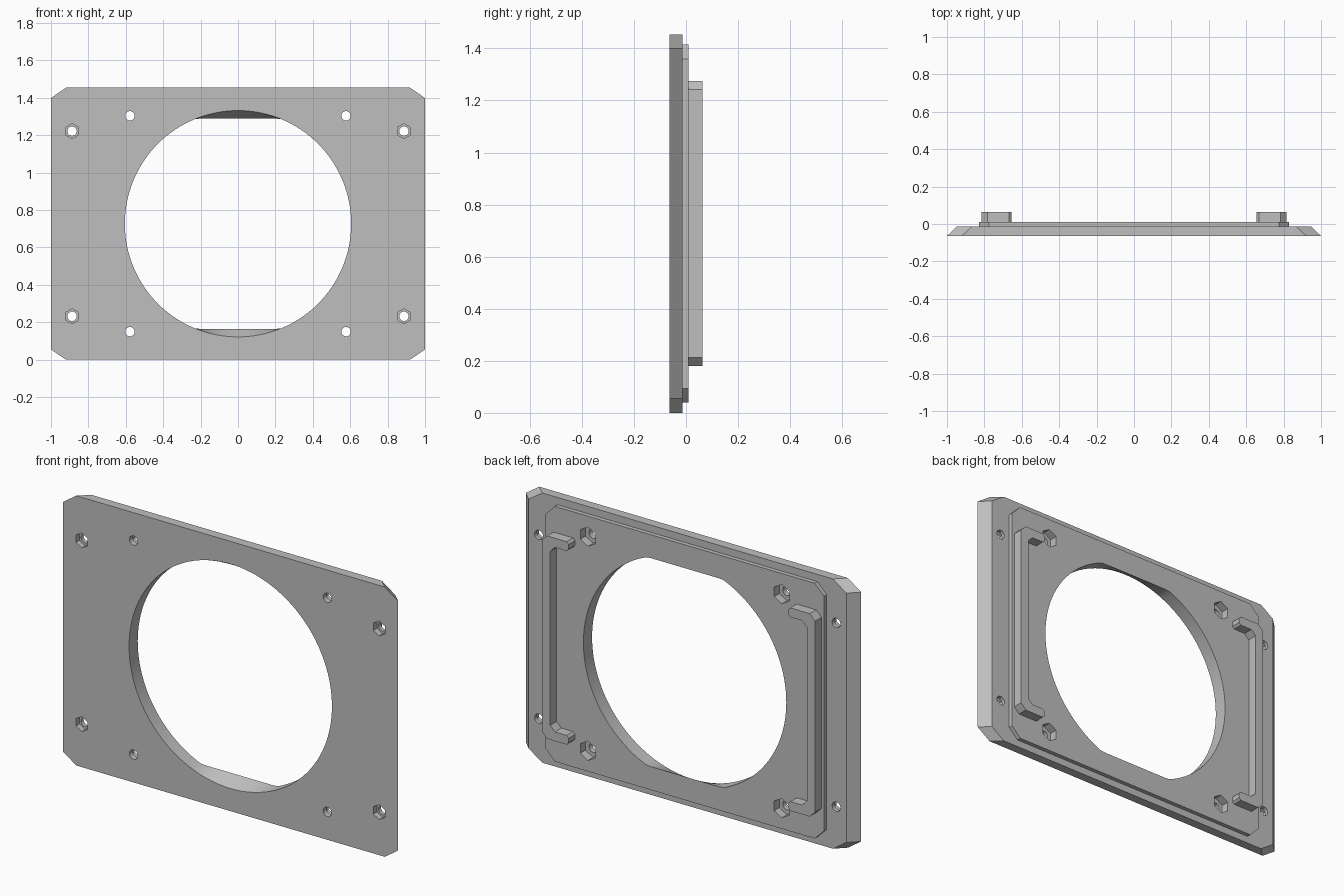
import bpy, bmesh, math

old = bpy.data.objects.get("Cube")
if old:
    bpy.data.objects.remove(old, do_unlink=True)

grey = bpy.data.materials.new("plain grey")
grey.use_nodes = True
colour = (0.52, 0.52, 0.52, 1)
grey.diffuse_color = colour
grey.node_tree.nodes["Principled BSDF"].inputs["Base Color"].default_value = colour

FRONT, SHOULDER, BACK, GRIP = -0.064, -0.013, 0.01, 0.064
MID = 0.727  # height of the centre


def loft(name, rings):
    """Solid through a list of (y, [(x, z), ...]) outlines."""
    bm = bmesh.new()
    loops = [[bm.verts.new((x, y, z)) for x, z in pts] for y, pts in rings]
    n = len(loops[0])
    for a, b in zip(loops, loops[1:]):
        for i in range(n):
            j = (i + 1) % n
            bm.faces.new((a[i], a[j], b[j], b[i]))
    bm.faces.new(loops[0])
    bm.faces.new(loops[-1])
    bmesh.ops.recalc_face_normals(bm, faces=bm.faces)
    mesh = bpy.data.meshes.new(name)
    bm.to_mesh(mesh)
    bm.free()
    mesh.materials.append(grey)
    ob = bpy.data.objects.new(name, mesh)
    bpy.context.collection.objects.link(ob)
    return ob


def ring(x, z, r, n):
    return [(x + r * math.sin(math.tau * i / n), z + r * math.cos(math.tau * i / n))
            for i in range(n)]


def octagon(w, h, cx, cz):
    """Rectangle with cut corners; w and h are half sizes."""
    quarter = [(w, h - cz), (w - cx, h)]
    pts = quarter + [(-x, z) for x, z in reversed(quarter)]
    return [(x, MID + z) for x, z in pts + [(-x, -z) for x, z in pts]]


def combine(target, tool, operation):
    mod = target.modifiers.new(operation.lower(), 'BOOLEAN')
    mod.operation, mod.solver, mod.object = operation, 'EXACT', tool
    bpy.context.view_layer.objects.active = target
    bpy.ops.object.modifier_apply(modifier=mod.name)
    bpy.data.objects.remove(tool, do_unlink=True)


# Main plate with sloping ends, and the raised step behind it
plate = loft("mounting_plate", [(FRONT, octagon(1, MID, 0.08, 0.055)),
                                (SHOULDER, octagon(0.947, MID, 0.08, 0.055))])
step = octagon(0.83, 0.688, 0.055, 0.055)
combine(plate, loft("rear_step", [(-0.035, step), (BACK, step)]), 'UNION')

# Large opening, round in front and flattened at top and bottom behind
circle = ring(0, MID, 0.605, 128)
flat = [(x, max(MID - 0.562, min(MID + 0.562, z))) for x, z in circle]
combine(plate, loft("opening_cutter", [(-0.1, circle), (FRONT, circle),
                                       (BACK, flat), (0.05, flat)]), 'DIFFERENCE')

# Screw holes with hexagonal nut pockets, outer in front and inner behind
for side in (-1, 1):
    for up in (-1, 1):
        for x, dz, r, y0, y1 in ((0.887, 0.495, 0.04, -0.1, -0.034),
                                 (0.578, 0.577, 0.052, -0.034, 0.05)):
            hole = ring(side * x, MID + up * dz, 0.025, 32)
            pocket = ring(side * x, MID + up * dz, r, 6)
            combine(plate, loft("hole_cutter", [(-0.1, hole), (0.05, hole)]), 'DIFFERENCE')
            combine(plate, loft("pocket_cutter", [(y0, pocket), (y1, pocket)]), 'DIFFERENCE')

# Bracket rails on the back, open towards the middle
half = [(0.815, 0.515), (0.783, 0.547), (0.667, 0.547), (0.655, 0.535),
        (0.655, 0.509), (0.667, 0.497), (0.737, 0.497), (0.765, 0.469)]
outline = half + [(x, -z) for x, z in reversed(half)]
rails = []
for name, side in (("left_rail", 1), ("right_rail", -1)):
    pts = [(side * x, MID + z) for x, z in outline]
    rails.append(loft(name, [(BACK - 0.002, pts), (GRIP, pts)]))

# Smooth round walls, keep hard edges
bpy.ops.object.select_all(action='DESELECT')
for ob in [plate] + rails:
    ob.select_set(True)
bpy.context.view_layer.objects.active = plate
bpy.ops.object.shade_smooth_by_angle(angle=math.radians(25))
